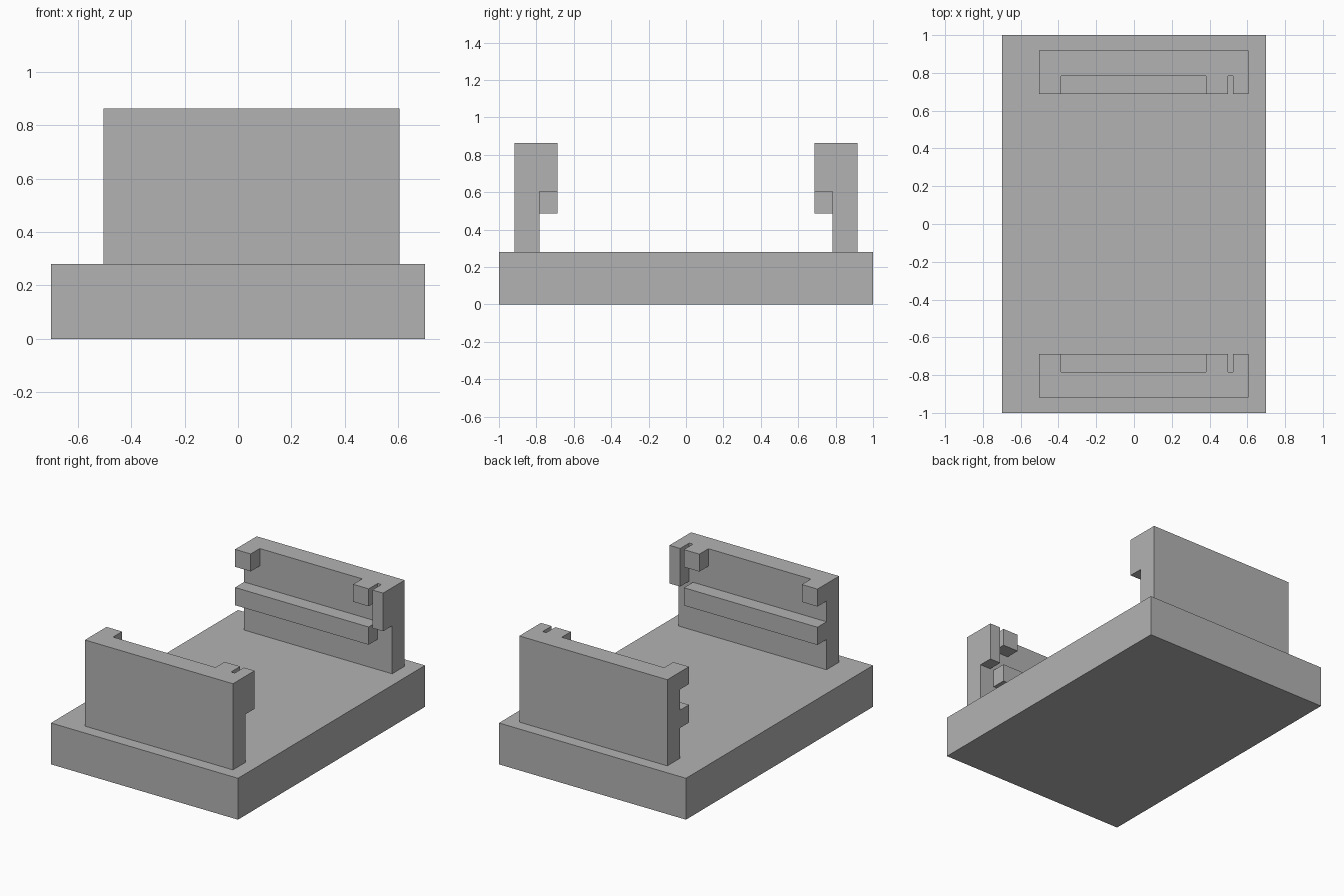
import bpy
import bmesh

default_cube = bpy.data.objects.get("Cube")
if default_cube:
    bpy.data.objects.remove(default_cube, do_unlink=True)

# Single plain grey material
GREY = (0.45, 0.45, 0.45, 1.0)
grey = bpy.data.materials.new("plain grey")
grey.use_nodes = True
grey.diffuse_color = GREY
grey.node_tree.nodes["Principled BSDF"].inputs["Base Color"].default_value = GREY


def box(name, xs, ys, zs):
    """Axis-aligned block spanning the given (low, high) ranges."""
    spans = [sorted(s) for s in (xs, ys, zs)]
    bm = bmesh.new()
    bmesh.ops.create_cube(bm, size=1)
    for v in bm.verts:
        v.co = [hi if c > 0 else lo for c, (lo, hi) in zip(v.co, spans)]
    mesh = bpy.data.meshes.new(name)
    bm.to_mesh(mesh)
    bm.free()
    mesh.materials.append(grey)
    obj = bpy.data.objects.new(name, mesh)
    bpy.context.collection.objects.link(obj)
    return obj


# Shared levels and depths
FLOOR, TOP = 0.28, 0.863
RAIL_LOW, RAIL_TOP, HOOK_LOW = 0.485, 0.605, 0.745
LEFT_END, RIGHT_END = -0.503, 0.605
OUTER, FACE, LIP = 0.918, 0.784, 0.687

# Base slab
box("base", (-0.7, 0.7), (-1, 1), (0, FLOOR))

# Two facing clamp walls, each with a rail, two top hooks and an end post
for side, sign in (("front", -1), ("back", 1)):
    lip = (sign * LIP, sign * FACE)
    box(side + "_wall", (LEFT_END, RIGHT_END), (sign * FACE, sign * OUTER), (FLOOR, TOP))
    box(side + "_rail", (LEFT_END, 0.497), lip, (RAIL_LOW, RAIL_TOP))
    box(side + "_hook_outer", (LEFT_END, -0.386), lip, (HOOK_LOW, TOP))
    box(side + "_hook_inner", (0.381, 0.497), lip, (HOOK_LOW, TOP))
    box(side + "_end_post", (0.525, RIGHT_END), lip, (RAIL_TOP, TOP))
